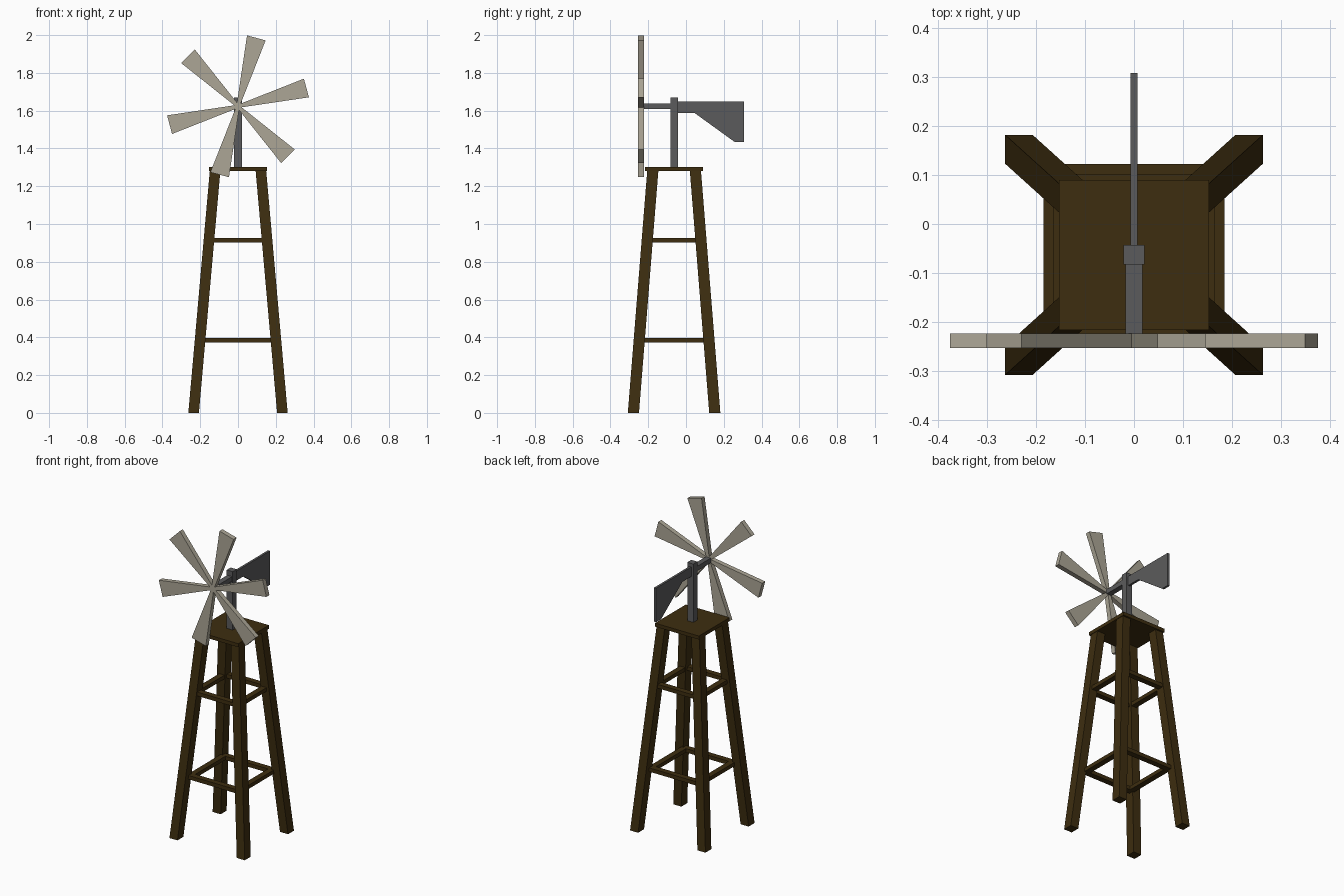
import bpy, math
from mathutils import Matrix, Vector

if "Cube" in bpy.data.objects:
    bpy.data.objects.remove(bpy.data.objects["Cube"])

CY = -0.063      # tower centre in y
HUB_Z = 1.623    # rotor axis height


def material(name, rgb):
    m = bpy.data.materials.new(name)
    m.diffuse_color = (*rgb, 1)
    m.use_nodes = True
    m.node_tree.nodes["Principled BSDF"].inputs["Base Color"].default_value = m.diffuse_color
    return m


wood = material("dark wood", (0.048, 0.027, 0.005))
steel = material("grey steel", (0.105, 0.105, 0.107))
vane = material("pale blade", (0.413, 0.381, 0.305))


def loft(name, a, b, mat):
    """Solid between two matching loops of points."""
    n = len(a)
    faces = [tuple(range(n))[::-1], tuple(range(n, 2 * n))]
    faces += [(i, (i + 1) % n, n + (i + 1) % n, n + i) for i in range(n)]
    me = bpy.data.meshes.new(name)
    me.from_pydata([Vector(p) for p in list(a) + list(b)], [], faces)
    me.materials.append(mat)
    ob = bpy.data.objects.new(name, me)
    bpy.context.collection.objects.link(ob)
    # consistent outward normals
    import bmesh
    bm = bmesh.new()
    bm.from_mesh(me)
    bmesh.ops.recalc_face_normals(bm, faces=bm.faces)
    bm.to_mesh(me)
    bm.free()
    return ob


def rect(x0, x1, y0, y1, z):
    return [(x0, y0, z), (x1, y0, z), (x1, y1, z), (x0, y1, z)]


def box(name, x0, x1, y0, y1, z0, z1, mat):
    return loft(name, rect(x0, x1, y0, y1, z0), rect(x0, x1, y0, y1, z1), mat)


# four splayed legs
for sx, side in ((-1, "left"), (1, "right")):
    for sy, end in ((-1, "front"), (1, "back")):
        loft(f"{end}_{side}_leg",
             rect(sx * 0.207, sx * 0.263, CY + sy * 0.186, CY + sy * 0.245, 0),
             rect(sx * 0.093, sx * 0.149, CY + sy * 0.083, CY + sy * 0.142, 1.285),
             wood)

# two square frames of cross rails
for label, out, z0, z1 in (("lower", 0.185, 0.372, 0.396), ("upper", 0.165, 0.903, 0.927)):
    inn = out - 0.036
    for s, side, end in ((-1, "left", "front"), (1, "right", "back")):
        box(f"{label}_{end}_rail", -out, out, *sorted((CY + s * inn, CY + s * out)), z0, z1, wood)
        box(f"{label}_{side}_rail", *sorted((s * inn, s * out)), CY - inn, CY + inn, z0, z1, wood)

# platform, post and shaft
box("platform", -0.153, 0.153, CY - 0.153, CY + 0.153, 1.28, 1.302, wood)
box("post", -0.021, 0.021, CY - 0.02, CY + 0.02, 1.302, 1.67, steel)
box("rotor_shaft", -0.017, 0.017, -0.225, CY - 0.02, 1.608, 1.638, steel)

# tail fin
fin = [(-0.043, 1.648), (0.308, 1.648), (0.308, 1.434), (0.258, 1.434), (0.045, 1.588), (-0.043, 1.588)]
loft("tail_fin", [(-0.007, y, z) for y, z in fin], [(0.007, y, z) for y, z in fin], steel)

# rotor: six tapered blades around a small hexagonal hub
Y0, Y1 = -0.253, -0.223


def ring(points, angle, y):
    rot = Matrix.Rotation(math.radians(angle), 2)
    turned = [rot @ Vector(p) for p in points]
    return [(p.x, y, p.y + HUB_Z) for p in turned]


blade = [(0.017, -0.01), (0.375, -0.051), (0.375, 0.051), (0.017, 0.01)]
for k in range(6):
    a = 15 + 60 * k
    loft(f"blade_{k + 1}", ring(blade, a, Y0), ring(blade, a, Y1), vane)
hub = [(0.02 * math.cos(math.radians(t)), 0.02 * math.sin(math.radians(t))) for t in range(30, 390, 60)]
loft("hub", ring(hub, 15, Y0), ring(hub, 15, Y1), vane)
